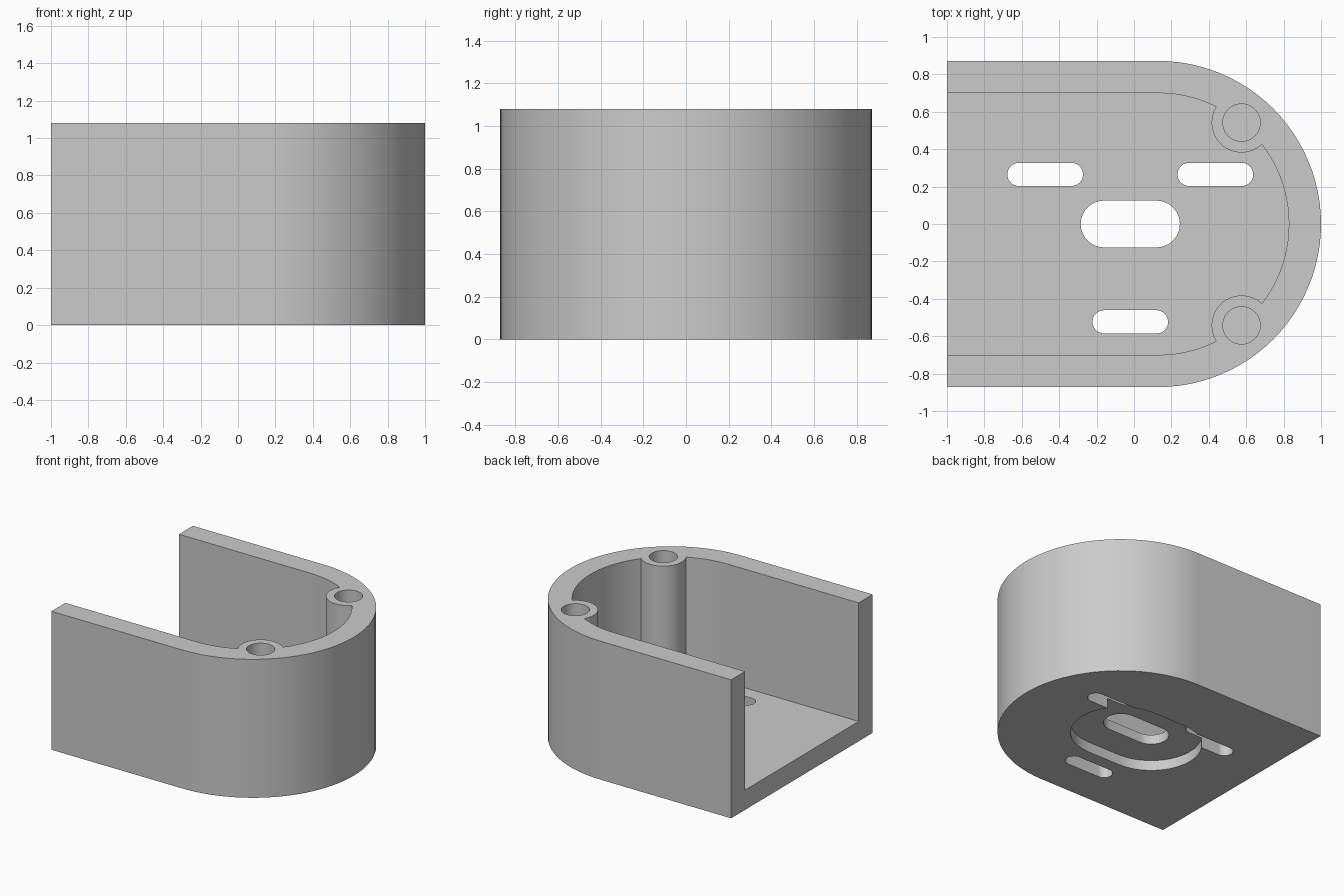
import bpy, bmesh, math

if "Cube" in bpy.data.objects:
    bpy.data.objects.remove(bpy.data.objects["Cube"])

HEIGHT, FLOOR = 1.08, 0.155
ARC_X, OUTER_R, INNER_R = 0.128, 0.872, 0.70
BOSS_X, BOSS_Y = 0.575, 0.542

grey = bpy.data.materials.new("plain grey")
grey.use_nodes = True
color = (0.6, 0.6, 0.6, 1)
grey.diffuse_color = color
grey.node_tree.nodes["Principled BSDF"].inputs["Base Color"].default_value = color


def arc(cx, cy, r, start, end, n):
    return [(cx + r * math.cos(start + (end - start) * i / n),
             cy + r * math.sin(start + (end - start) * i / n)) for i in range(n + 1)]


def u_outline(x_end, r):
    """Half circle facing +x with straight sides back to x_end."""
    return [(x_end, -r)] + arc(ARC_X, 0, r, -math.pi / 2, math.pi / 2, 48) + [(x_end, r)]


def slot_outline(cx, cy, half, r):
    """Rounded slot lying along x."""
    q = math.pi / 2
    return arc(cx + half, cy, r, -q, q, 20) + arc(cx - half, cy, r, q, 3 * q, 20)


def circle_outline(cx, cy, r):
    return arc(cx, cy, r, 0, math.tau, 48)[:-1]


def prism(name, outline, z0, z1):
    bm = bmesh.new()
    face = bm.faces.new([bm.verts.new((x, y, z0)) for x, y in outline])
    top = bmesh.ops.extrude_face_region(bm, geom=[face])["geom"]
    bmesh.ops.translate(bm, vec=(0, 0, z1 - z0),
                        verts=[v for v in top if isinstance(v, bmesh.types.BMVert)])
    bmesh.ops.recalc_face_normals(bm, faces=bm.faces)
    mesh = bpy.data.meshes.new(name)
    bm.to_mesh(mesh)
    bm.free()
    mesh.materials.append(grey)
    obj = bpy.data.objects.new(name, mesh)
    bpy.context.collection.objects.link(obj)
    return obj


def combine(target, tool, operation):
    """Apply a boolean and discard the helper object."""
    tool.hide_render = True
    mod = target.modifiers.new(tool.name, "BOOLEAN")
    mod.operation, mod.solver, mod.object = operation, "EXACT", tool
    bpy.ops.object.select_all(action="DESELECT")
    target.select_set(True)
    bpy.context.view_layer.objects.active = target
    bpy.ops.object.modifier_apply(modifier=mod.name)
    bpy.data.objects.remove(tool)


# Open-ended shell with a floor
housing = prism("housing", u_outline(-1, OUTER_R), 0, HEIGHT)
combine(housing, prism("pocket", u_outline(-1.2, INNER_R), FLOOR, HEIGHT + 0.2), "DIFFERENCE")

# Screw bosses merged into the curved wall, with blind holes
for side in (-1, 1):
    y = side * BOSS_Y
    combine(housing, prism("boss", circle_outline(BOSS_X, y, 0.16), FLOOR - 0.05, HEIGHT), "UNION")
    combine(housing, prism("screw_hole", circle_outline(BOSS_X, y, 0.1), FLOOR, HEIGHT + 0.2), "DIFFERENCE")

# Shallow recess under the floor
combine(housing, prism("recess", slot_outline(-0.02, 0, 0.14, 0.36), -0.1, 0.08), "DIFFERENCE")

# Slots through the floor: centre, half length, radius
for cx, cy, half, r in ((-0.02, 0, 0.14, 0.125), (-0.475, 0.265, 0.14, 0.062),
                        (0.435, 0.265, 0.14, 0.062), (-0.02, -0.523, 0.14, 0.062)):
    combine(housing, prism("slot", slot_outline(cx, cy, half, r), -0.2, 0.4), "DIFFERENCE")

bpy.ops.object.shade_smooth_by_angle(angle=math.radians(30))
